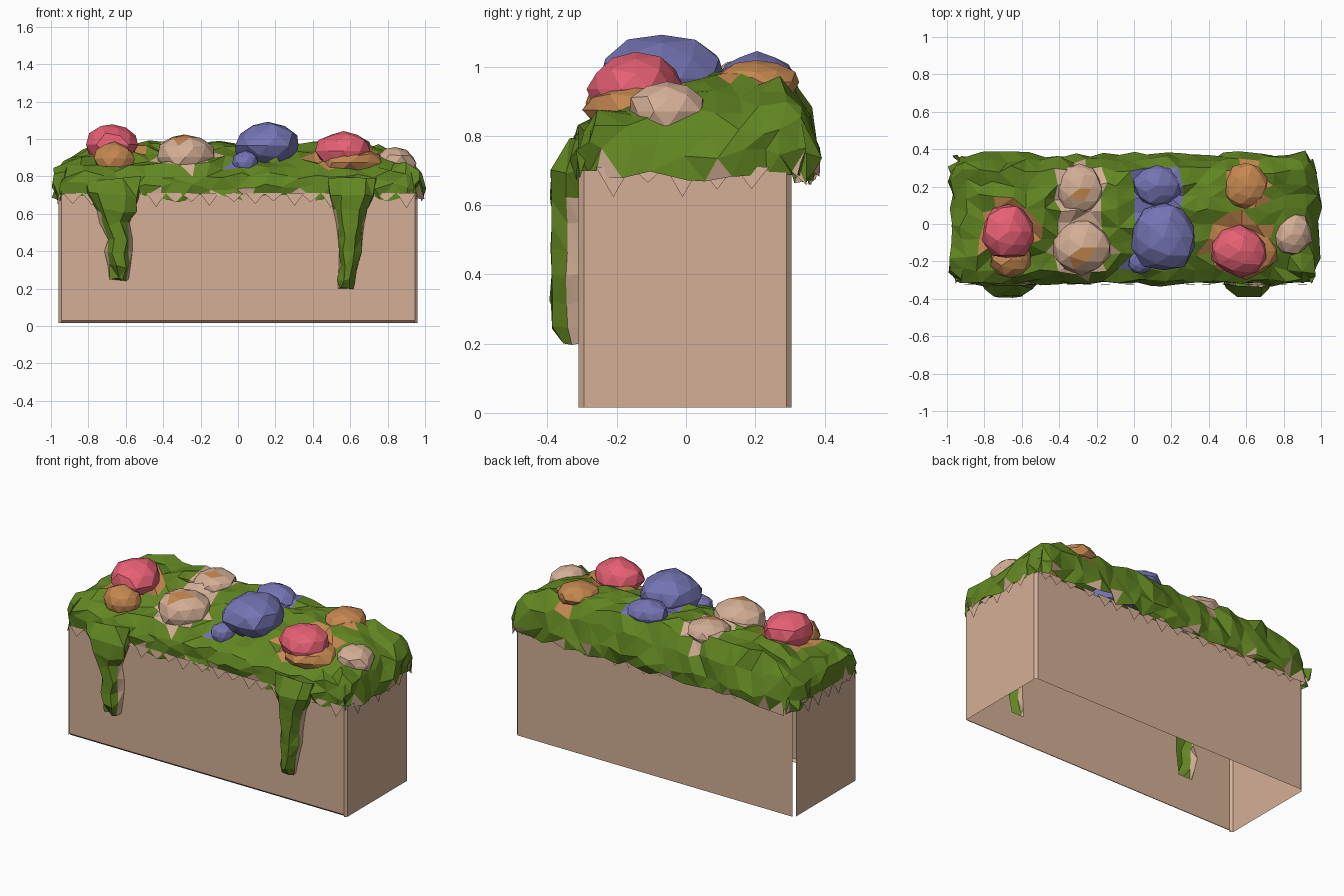
import bpy, bmesh, math, random
from mathutils import Vector

if "Cube" in bpy.data.objects:
    bpy.data.objects.remove(bpy.data.objects["Cube"])

random.seed(4)
J = lambda a: random.uniform(-a, a)


def material(name, rgb):
    m = bpy.data.materials.new(name)
    lin = [(c / 255 / 12.92 if c < 11 else ((c / 255 + 0.055) / 1.055) ** 2.4) for c in rgb]
    m.diffuse_color = (*lin, 1)
    m.use_nodes = True
    m.node_tree.nodes["Principled BSDF"].inputs["Base Color"].default_value = m.diffuse_color
    return m


MATS = [material("tan clay", (212, 175, 150)), material("leaf green", (98, 134, 34)),
        material("rose pink", (230, 96, 116)), material("periwinkle blue", (117, 116, 180)),
        material("warm orange", (198, 136, 80))]
TAN, GREEN, PINK, BLUE, ORANGE = range(5)


def finish(bm, name):
    me = bpy.data.meshes.new(name)
    bm.to_mesh(me)
    bm.free()
    for m in MATS:
        me.materials.append(m)
    ob = bpy.data.objects.new(name, me)
    bpy.context.collection.objects.link(ob)
    return ob


def add_face(bm, pts, mat):
    f = bm.faces.new([bm.verts.new(p) for p in pts])
    f.material_index = mat


# Hanging vines: (centre x, half width) at each height, from the tip up
ROWS = [0.20, 0.25, 0.32, 0.40, 0.47, 0.55, 0.62, 0.70, 0.79]
LEFT = [(-.63, 0), (-.63, .045), (-.635, .06), (-.64, .075), (-.625, .06),
        (-.66, .08), (-.655, .10), (-.665, .14), (-.67, .14)]
RIGHT = [(.575, .04), (.58, .045), (.59, .05), (.60, .06), (.60, .065),
         (.60, .075), (.60, .09), (.61, .12), (.61, .13)]
FRONT, BACK, SIDE, TOP, BASE = -.31, .305, .96, .70, .015
C = .015

# Planter: thin walls, no bottom, openings in the front behind the vines
bm = bmesh.new()
rows = [(BASE + .015, LEFT[0], RIGHT[0])] + list(zip(ROWS, LEFT, RIGHT))[:-1]


def breaks(r):
    z, (lc, lw), (rc, rw) = r
    return [(x, FRONT, z) for x in (-SIDE + C, lc - lw, lc + lw, rc - rw, rc + rw, SIDE - C)]


for k in range(len(rows) - 1):
    a, b = breaks(rows[k]), breaks(rows[k + 1])
    for c in range(5):
        if (c == 1 and k > 1) or (c == 3 and k > 0):
            continue
        pts = [a[c], a[c + 1], b[c + 1], b[c]]
        add_face(bm, list(dict.fromkeys(pts)), TAN) if len(set(pts)) > 2 else None
add_face(bm, [(-SIDE + C, FRONT + C, BASE), (SIDE - C, FRONT + C, BASE),
              (SIDE - C, FRONT, BASE + C), (-SIDE + C, FRONT, BASE + C)], TAN)


def wall(p, q):
    add_face(bm, [(*p, BASE), (*q, BASE), (*q, TOP), (*p, TOP)], TAN)


wall((SIDE - C, FRONT), (SIDE, FRONT + C))
wall((SIDE, FRONT + C), (SIDE, BACK - C))
wall((SIDE, BACK - C), (SIDE - C, BACK))
wall((SIDE - C, BACK), (-SIDE + C, BACK))
wall((-SIDE, BACK - C), (-SIDE, FRONT + C))
wall((-SIDE, FRONT + C), (-SIDE + C, FRONT))
bmesh.ops.remove_doubles(bm, verts=bm.verts, dist=.0005)
finish(bm, "planter_box")


def vine(name, path, rough):
    bm = bmesh.new()
    prev = None
    for k, (z, (c, w)) in enumerate(zip(ROWS, path)):
        if w == 0:
            continue
        deep = .3 if z > .75 else (.6 if prev is None else 1)
        ring = []
        for u, d in ((-1, 0), (-.95, .035), (-.5, .078), (.5, .078), (.95, .035), (1, 0)):
            j = rough if d > 0 else 0
            ring.append(bm.verts.new((c + u * w + J(j), FRONT - d * deep + J(j * .4),
                                      z + J(j * .8))))
        if prev:
            for i in range(5):
                f = bm.faces.new([prev[i], prev[i + 1], ring[i + 1], ring[i]])
                f.material_index = TAN if i in (0, 4) and z < .65 else GREEN
        else:
            f = bm.faces.new(ring[::-1])
            f.material_index = GREEN
        prev = ring
    bmesh.ops.triangulate(bm, faces=bm.faces)
    finish(bm, name)


vine("left_vine", LEFT, .02)
vine("right_vine", RIGHT, .01)


# Flowers: low-poly blobs with the buried underside removed
def flower(name, loc, size, mat, heart=None):
    bm = bmesh.new()
    bmesh.ops.create_icosphere(bm, subdivisions=2, radius=1)
    for v in bm.verts:
        v.co *= 1 + J(.07)
    low = [f for f in bm.faces if f.calc_center_median().z < -.6]
    bmesh.ops.delete(bm, geom=low, context='FACES')
    h = Vector(heart).normalized() if heart else None
    for f in bm.faces:
        f.material_index = mat
        if h and f.calc_center_median().normalized().dot(h) > .945:
            f.material_index = ORANGE
    for v in bm.verts:
        v.co = Vector(loc) + Vector(a * b for a, b in zip(v.co, size))
    finish(bm, name)


flower("pink_flower_left", (-.67, -.04, .97), (.14, .15, .11), PINK)
flower("orange_flower_left", (-.66, -.19, .895), (.11, .10, .085), ORANGE)
flower("tan_flower_front", (-.28, -.125, .905), (.155, .15, .115), TAN, (0, -.4, 1))
flower("tan_flower_back", (-.29, .19, .955), (.125, .135, .065), TAN, (0, -.2, 1))
flower("blue_flower_front", (.16, -.07, .965), (.18, .185, .125), BLUE)
flower("blue_flower_back", (.12, .205, .965), (.13, .11, .075), BLUE)
flower("blue_bud", (.04, -.20, .875), (.07, .07, .06), BLUE)
flower("pink_flower_right", (.565, -.145, .935), (.15, .135, .105), PINK)
flower("orange_flower_right", (.60, -.145, .875), (.165, .145, .085), ORANGE)
flower("orange_flower_back", (.60, .205, .955), (.115, .125, .065), ORANGE)
flower("tan_flower_right", (.84, -.055, .87), (.115, .115, .085), TAN)

# Foliage: a bumpy mound whose front and ends slope, with a steep back
edge = [.975, .985, .965, .91, .82]
n = 20
X = [-e for e in edge] + [-.82 + 1.64 * i / n for i in range(1, n)] + edge[::-1]
Y = [-.312, -.322, -.305, -.25, -.17, -.09, -.01, .07, .15, .22, .29, .345, .375, .365]
ZY = [.68, .75, .81, .855, .885, .915, .945, .965, .97, .97, .96, .86, .75, .68]
ZX = [.68, .76, .83, .88, .93]
# patches of petals painted into the leaves: centre, radii, colour
PETALS = [(.13, .10, .13, .18, BLUE), (-.29, .05, .125, .13, TAN), (.04, -.2, .08, .07, BLUE),
          (-.29, .19, .13, .14, TAN), (.60, .205, .12, .13, ORANGE), (.55, -.10, .18, .15, ORANGE),
          (-.68, -.02, .16, .16, ORANGE), (-.28, -.13, .16, .15, TAN), (.12, .2, .13, .11, BLUE)]
bm = bmesh.new()
grid = []
for i, x in enumerate(X):
    col = []
    e = min(i, len(X) - 1 - i)
    for j, y in enumerate(Y):
        z = min(ZY[j], ZX[e] if e < 5 else 1)
        corner = abs(x) > .93 and (y < -.28 or y > .32)
        col.append(bm.verts.new((x * (.965 if corner else 1) + J(.022),
                                 y * (.94 if corner else 1) + J(.016 if j < 3 else .022),
                                 z + J(.026))))
    grid.append(col)
for i in range(len(X) - 1):
    for j in range(len(Y) - 1):
        bm.faces.new([grid[i][j], grid[i + 1][j], grid[i + 1][j + 1], grid[i][j + 1]])
bmesh.ops.triangulate(bm, faces=bm.faces)
for f in bm.faces:
    c = f.calc_center_median()
    f.material_index = GREEN
    if c.z < .72 and random.random() < .3:
        f.material_index = TAN
    for px, py, rx, ry, mat in PETALS:
        if c.z > .84 and ((c.x - px) / rx) ** 2 + ((c.y - py) / ry) ** 2 < 1:
            f.material_index = mat
finish(bm, "foliage_mound")

# Ragged clay fringe hanging just below the foliage
bm = bmesh.new()
for side in (-1, 1):
    for k in range(18):
        x = -.92 + k * .105 + J(.02)
        y = (FRONT if side < 0 else BACK) + side * .01
        add_face(bm, [(x, y, .71), (x + .05, y + side * .004, .65 + J(.02)),
                      (x + .10, y, .71)][::-side], TAN)
    for k in range(5):
        y = -.26 + k * .1
        add_face(bm, [(side * .97, y, .71), (side * .975, y + .05, .64 + J(.03)),
                      (side * .97, y + .1, .71)][::-side], TAN)
finish(bm, "clay_fringe")
